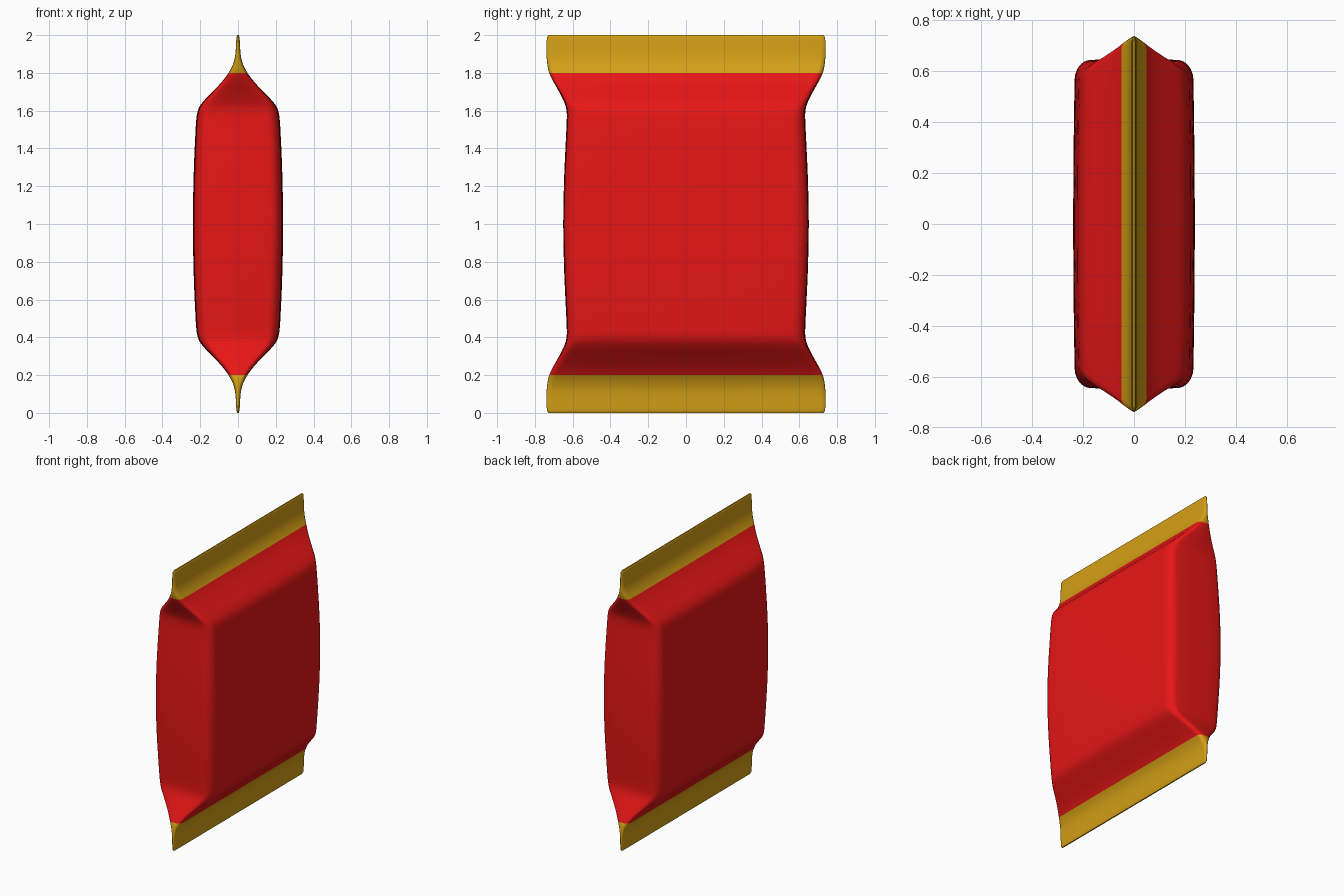
import bpy, bmesh, math

if "Cube" in bpy.data.objects:
    bpy.data.objects.remove(bpy.data.objects["Cube"])

def material(name, color):
    m = bpy.data.materials.new(name)
    m.diffuse_color = color
    m.use_nodes = True
    m.node_tree.nodes["Principled BSDF"].inputs["Base Color"].default_value = m.diffuse_color
    return m

# lower half profile: height, half thickness (x), half width (y), corner radius
KEYS = [(0.0, 0.004, 0.726, 0.003), (0.012, 0.008, 0.736, 0.006),
        (0.10, 0.014, 0.738, 0.010), (0.15, 0.025, 0.735, 0.015),
        (0.20, 0.050, 0.724, 0.022), (0.25, 0.088, 0.700, 0.028),
        (0.30, 0.135, 0.672, 0.034), (0.35, 0.183, 0.647, 0.042),
        (0.385, 0.207, 0.635, 0.050), (0.43, 0.219, 0.631, 0.055),
        (0.55, 0.227, 0.636, 0.058), (0.75, 0.235, 0.645, 0.060),
        (1.0, 0.239, 0.650, 0.060)]

def smooth_profile(keys, steps=4):
    # cubic Hermite through the keys, with slopes taken against height
    n = len(keys)
    def slope(i, c):
        a, b = keys[max(i - 1, 0)], keys[min(i + 1, n - 1)]
        return 0 if i == n - 1 else (b[c] - a[c]) / (b[0] - a[0])
    out = []
    for i in range(n - 1):
        h = keys[i + 1][0] - keys[i][0]
        for s in range(steps):
            t = s / steps
            row = [keys[i][0] + t * h]
            for c in (1, 2, 3):
                row.append((2*t**3 - 3*t*t + 1) * keys[i][c]
                           + (t**3 - 2*t*t + t) * h * slope(i, c)
                           + (3*t*t - 2*t**3) * keys[i + 1][c]
                           + (t**3 - t*t) * h * slope(i + 1, c))
            out.append(tuple(row))
    return out + [keys[-1]]

def section(a, b, r):
    # rounded rectangle with slightly bulging sides
    quarter = [(a, b * k / 8) for k in range(7)]
    for k in range(9):
        t = math.pi / 2 * k / 8
        quarter.append((a - r + r * math.cos(t), b - r * 1.2 + r * 1.2 * math.sin(t)))
    quarter += [((a - r) * k / 3, b) for k in (2, 1, 0)]
    quarter = [(x * (1 - 0.03 * (y / b) ** 2), y * (1 - 0.015 * (x / a) ** 2))
               for x, y in quarter]
    half = quarter + [(-x, y) for x, y in quarter[-2::-1]]
    return half + [(x, -y) for x, y in half[-2:0:-1]]

lower = smooth_profile(KEYS)
rows = lower + [(2 - z, a, b, r) for z, a, b, r in lower[-2::-1]]

# sealed packet skin lofted from bottom to top
bm = bmesh.new()
rings = [[bm.verts.new((x, y, z)) for x, y in section(a, b, r)] for z, a, b, r in rows]
for lo, hi in zip(rings, rings[1:]):
    n = len(lo)
    mid = (lo[0].co.z + hi[0].co.z) / 2
    for i in range(n):
        j = (i + 1) % n
        f = bm.faces.new((lo[i], lo[j], hi[j], hi[i]))
        f.material_index = 1 if abs(mid - 1) > 0.8 else 0
for ring in (rings[0][::-1], rings[-1]):
    bm.faces.new(ring).material_index = 1
bmesh.ops.recalc_face_normals(bm, faces=bm.faces)
mesh = bpy.data.meshes.new("packet")
bm.to_mesh(mesh)
bm.free()
mesh.materials.append(material("red_foil", (0.8, 0.008, 0.008, 1)))
mesh.materials.append(material("gold_foil", (0.66, 0.35, 0.008, 1)))
packet = bpy.data.objects.new("packet", mesh)
bpy.context.collection.objects.link(packet)
bpy.context.view_layer.objects.active = packet
packet.select_set(True)
bpy.ops.object.shade_smooth_by_angle(angle=math.radians(50))
